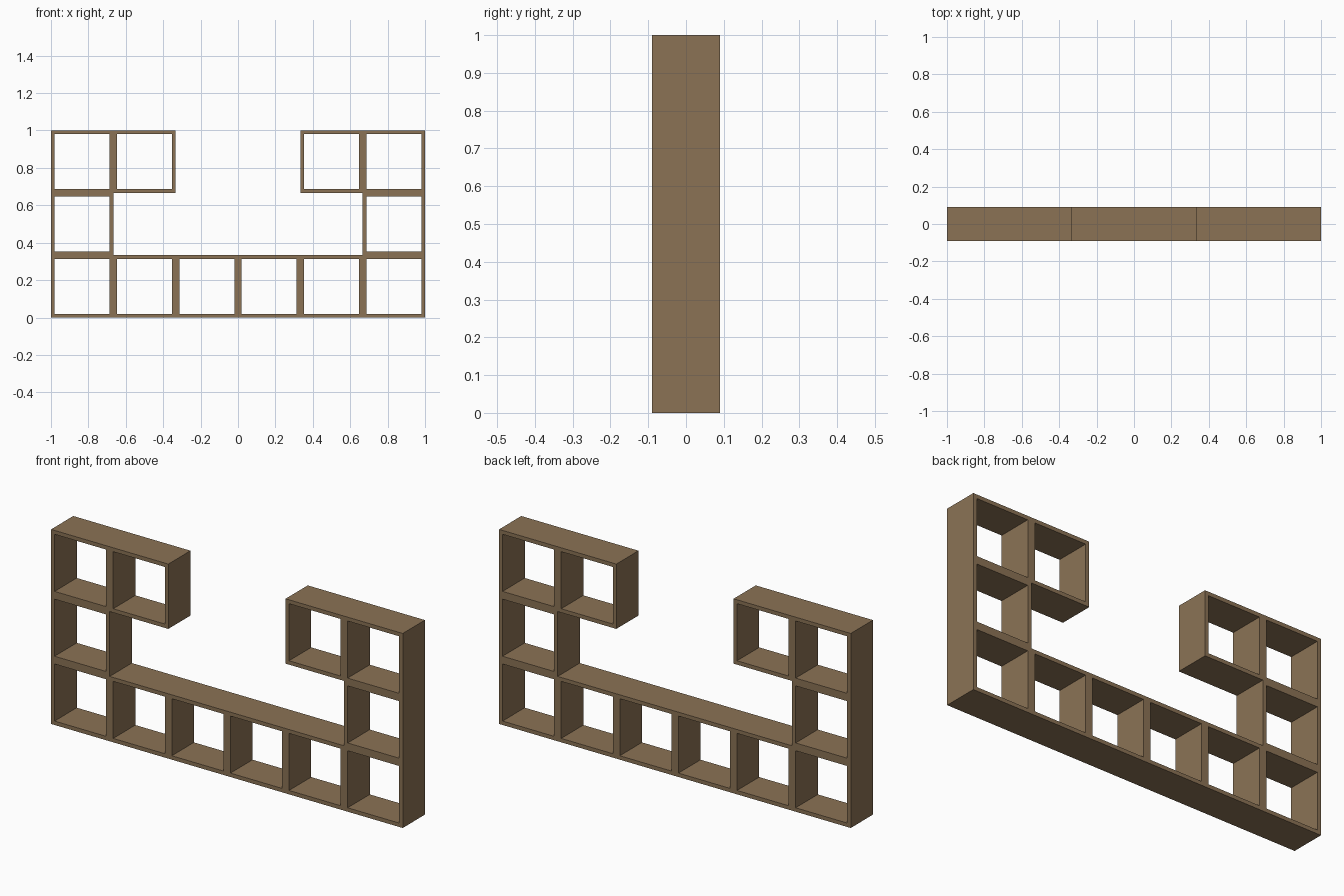
import bpy, bmesh

if "Cube" in bpy.data.objects:
    bpy.data.objects.remove(bpy.data.objects["Cube"])

CELL = 1 / 3      # cubby pitch
WALL = 0.02       # half of a shared panel
HALF_DEPTH = 0.09

mat = bpy.data.materials.new("brown wood")
mat.diffuse_color = (0.258, 0.171, 0.091, 1)
mat.use_nodes = True
mat.node_tree.nodes["Principled BSDF"].inputs["Base Color"].default_value = mat.diffuse_color

# occupied cubbies: (column, row)
cells = {(c, 0) for c in range(6)} | {(0, 1), (5, 1)} | {(c, 2) for c in (0, 1, 4, 5)}

bm = bmesh.new()


def quad(points):
    bm.faces.new([bm.verts.new(p) for p in points])


for c, r in sorted(cells):
    x0, z0 = -1 + c * CELL, r * CELL
    x1, z1 = x0 + CELL, z0 + CELL
    outer = [(x0, z0), (x1, z0), (x1, z1), (x0, z1)]
    inner = [(x0 + WALL, z0 + WALL), (x1 - WALL, z0 + WALL),
             (x1 - WALL, z1 - WALL), (x0 + WALL, z1 - WALL)]
    neighbours = [(c, r - 1), (c + 1, r), (c, r + 1), (c - 1, r)]
    d = HALF_DEPTH
    for i in range(4):
        (ax, az), (bx, bz) = outer[i], outer[(i + 1) % 4]
        (px, pz), (qx, qz) = inner[i], inner[(i + 1) % 4]
        # front and back rim strips
        quad([(ax, -d, az), (bx, -d, bz), (qx, -d, qz), (px, -d, pz)])
        quad([(px, d, pz), (qx, d, qz), (bx, d, bz), (ax, d, az)])
        # inside of the cubby
        quad([(px, -d, pz), (qx, -d, qz), (qx, d, qz), (px, d, pz)])
        # outside panel only where no cubby adjoins
        if neighbours[i] not in cells:
            quad([(ax, d, az), (bx, d, bz), (bx, -d, bz), (ax, -d, az)])

bmesh.ops.remove_doubles(bm, verts=bm.verts, dist=1e-4)
bmesh.ops.recalc_face_normals(bm, faces=bm.faces)
# merge the rim strips into flat panels
bmesh.ops.dissolve_limit(bm, angle_limit=0.01, verts=bm.verts, edges=bm.edges)

mesh = bpy.data.meshes.new("cubby_shelf")
bm.to_mesh(mesh)
bm.free()
mesh.materials.append(mat)
shelf = bpy.data.objects.new("cubby_shelf", mesh)
bpy.context.collection.objects.link(shelf)
